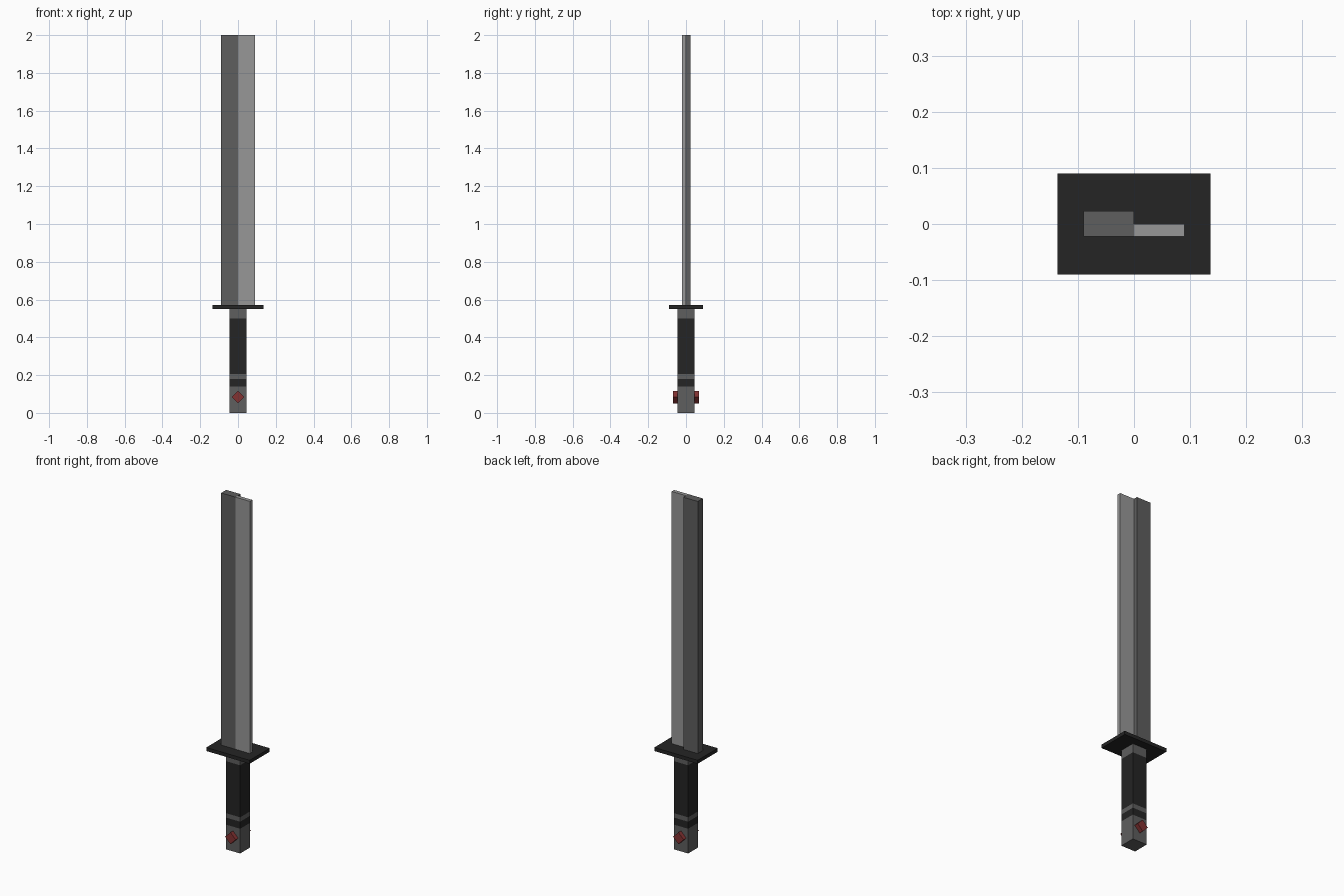
import bpy, bmesh, math
from mathutils import Matrix

if "Cube" in bpy.data.objects:
    bpy.data.objects.remove(bpy.data.objects["Cube"])


def material(name, rgb):
    m = bpy.data.materials.new(name)
    m.diffuse_color = (*rgb, 1.0)
    m.use_nodes = True
    m.node_tree.nodes["Principled BSDF"].inputs["Base Color"].default_value = m.diffuse_color
    return m


light_steel = material("light_steel", (0.31, 0.31, 0.31))
dark_steel = material("dark_steel", (0.112, 0.112, 0.112))
black = material("black", (0.018, 0.018, 0.018))
red = material("red", (0.225, 0.031, 0.031))


def box(name, lo, hi, mat, tilt=0.0):
    """Box between two corners, optionally turned about the y axis through its centre."""
    size = [b - a for a, b in zip(lo, hi)]
    centre = [(a + b) / 2 for a, b in zip(lo, hi)]
    bm = bmesh.new()
    bmesh.ops.create_cube(bm, size=1.0, matrix=Matrix.Rotation(tilt, 4, 'Y') @ Matrix.Diagonal((*size, 1)))
    mesh = bpy.data.meshes.new(name)
    bm.to_mesh(mesh)
    bm.free()
    mesh.materials.append(mat)
    ob = bpy.data.objects.new(name, mesh)
    ob.location = centre
    bpy.context.collection.objects.link(ob)
    return ob


# Blade: thick dark spine and thinner light cutting edge, flush at the front
box("blade_spine", (-0.09, -0.022, 0.57), (0, 0.023, 2.0), dark_steel)
box("blade_edge", (0, -0.022, 0.57), (0.09, 0, 2.0), light_steel)

# Guard plate
box("guard", (-0.136, -0.09, 0.55), (0.136, 0.09, 0.57), black)

# Handle: stacked sections of metal and black wrap
G = 0.045
sections = [
    ("pommel", 0.0, 0.14, dark_steel),
    ("lower_wrap", 0.14, 0.18, black),
    ("wrap_ring", 0.18, 0.205, dark_steel),
    ("grip_wrap", 0.205, 0.50, black),
    ("collar", 0.50, 0.55, dark_steel),
]
for name, z0, z1, mat in sections:
    box(name, (-G, -G, z0), (G, G, z1), mat)

# Diamond stud running through the pommel
s = 0.0235
box("pommel_gem", (-s, -0.068, 0.083 - s), (s, 0.068, 0.083 + s), red, math.radians(45))
